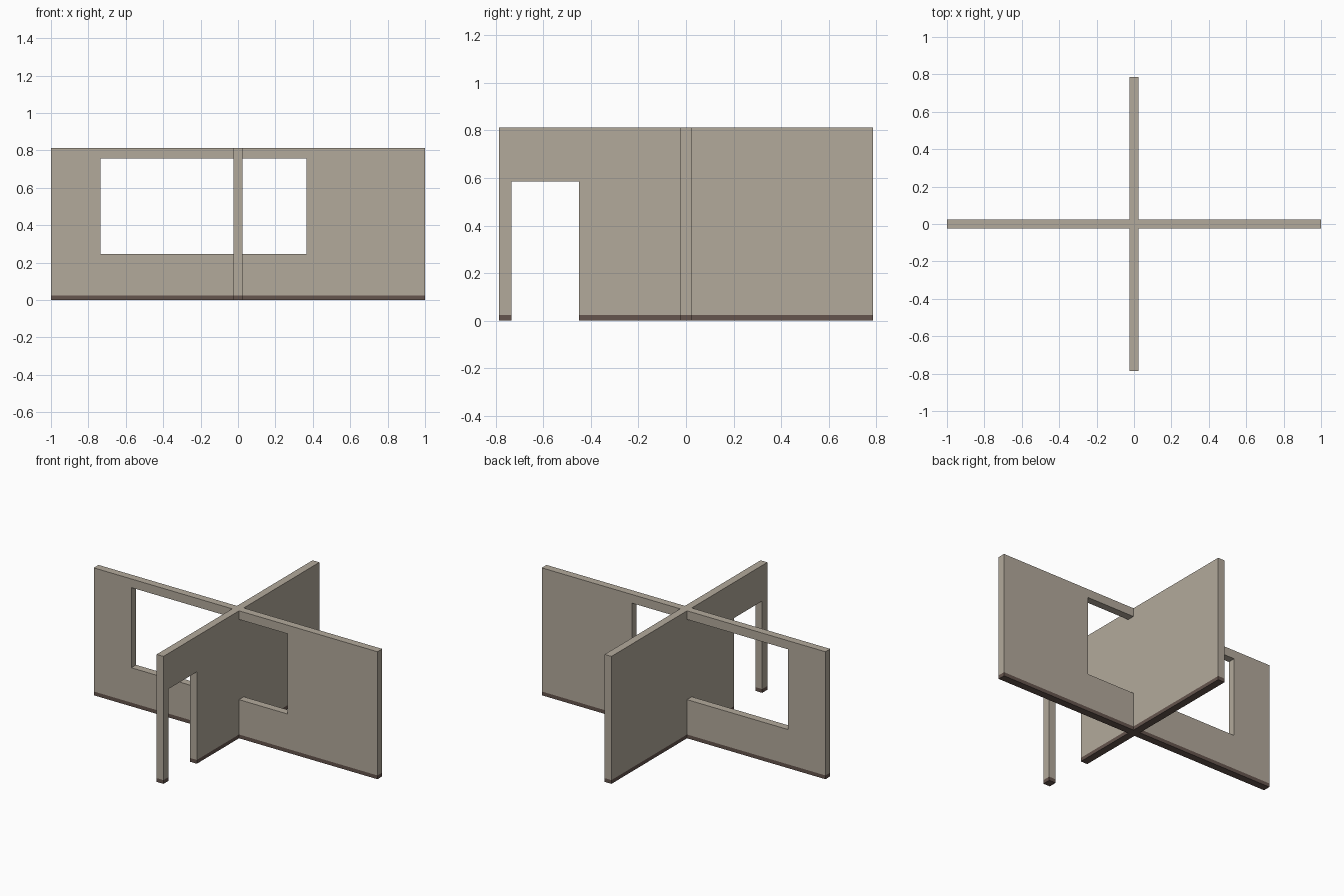
import bpy, bmesh
from mathutils import Vector

if "Cube" in bpy.data.objects:
    bpy.data.objects.remove(bpy.data.objects["Cube"])

H, TRIM, T = 0.812, 0.024, 0.024      # wall height, trim height, half thickness
LX, LY = 1.0, 0.785                   # half lengths of the two walls
SILL, HEAD = 0.246, 0.757             # window bottom and top
DOOR0, DOOR1, DOOR_H = -0.733, -0.449, 0.585


def material(name, colour):
    m = bpy.data.materials.new(name)
    m.diffuse_color = colour
    m.use_nodes = True
    m.node_tree.nodes["Principled BSDF"].inputs["Base Color"].default_value = m.diffuse_color
    return m


WALL = material("wall_paint", (0.45, 0.40, 0.33, 1))
DARK = material("trim_brown", (0.13, 0.09, 0.075, 1))


def slab(name, profile, axis, mat):
    """Extrude an upright outline (along, z) through the wall thickness."""
    bm = bmesh.new()
    if axis == "x":
        pts, push = [(a, -T, z) for a, z in profile], Vector((0, 2 * T, 0))
    else:
        pts, push = [(-T, a, z) for a, z in profile], Vector((2 * T, 0, 0))
    face = bm.faces.new([bm.verts.new(p) for p in pts])
    ext = bmesh.ops.extrude_face_region(bm, geom=[face])["geom"]
    bmesh.ops.translate(bm, vec=push,
                        verts=[v for v in ext if isinstance(v, bmesh.types.BMVert)])
    bmesh.ops.recalc_face_normals(bm, faces=bm.faces)
    me = bpy.data.meshes.new(name)
    bm.to_mesh(me)
    bm.free()
    me.materials.append(mat)
    ob = bpy.data.objects.new(name, me)
    bpy.context.collection.objects.link(ob)
    return ob


def strip(name, a, b, axis):
    return slab(name, [(a, 0), (b, 0), (b, TRIM), (a, TRIM)], axis, DARK)


# Long wall: two arms, each with its part of the window opening
for side, s, jamb in (("left", -1, -0.735), ("right", 1, 0.365)):
    slab(f"window_wall_{side}",
         [(s * T, TRIM), (s * LX, TRIM), (s * LX, H), (s * T, H),
          (s * T, HEAD), (jamb, HEAD), (jamb, SILL), (s * T, SILL)], "x", WALL)
    strip(f"window_wall_trim_{side}", s * T, s * LX, "x")

# Crossing wall with the doorway
slab("door_wall",
     [(-LY, TRIM), (DOOR0, TRIM), (DOOR0, DOOR_H), (DOOR1, DOOR_H),
      (DOOR1, TRIM), (LY, TRIM), (LY, H), (-LY, H)], "y", WALL)
strip("door_post_trim", -LY, DOOR0, "y")
strip("door_wall_trim", DOOR1, LY, "y")
